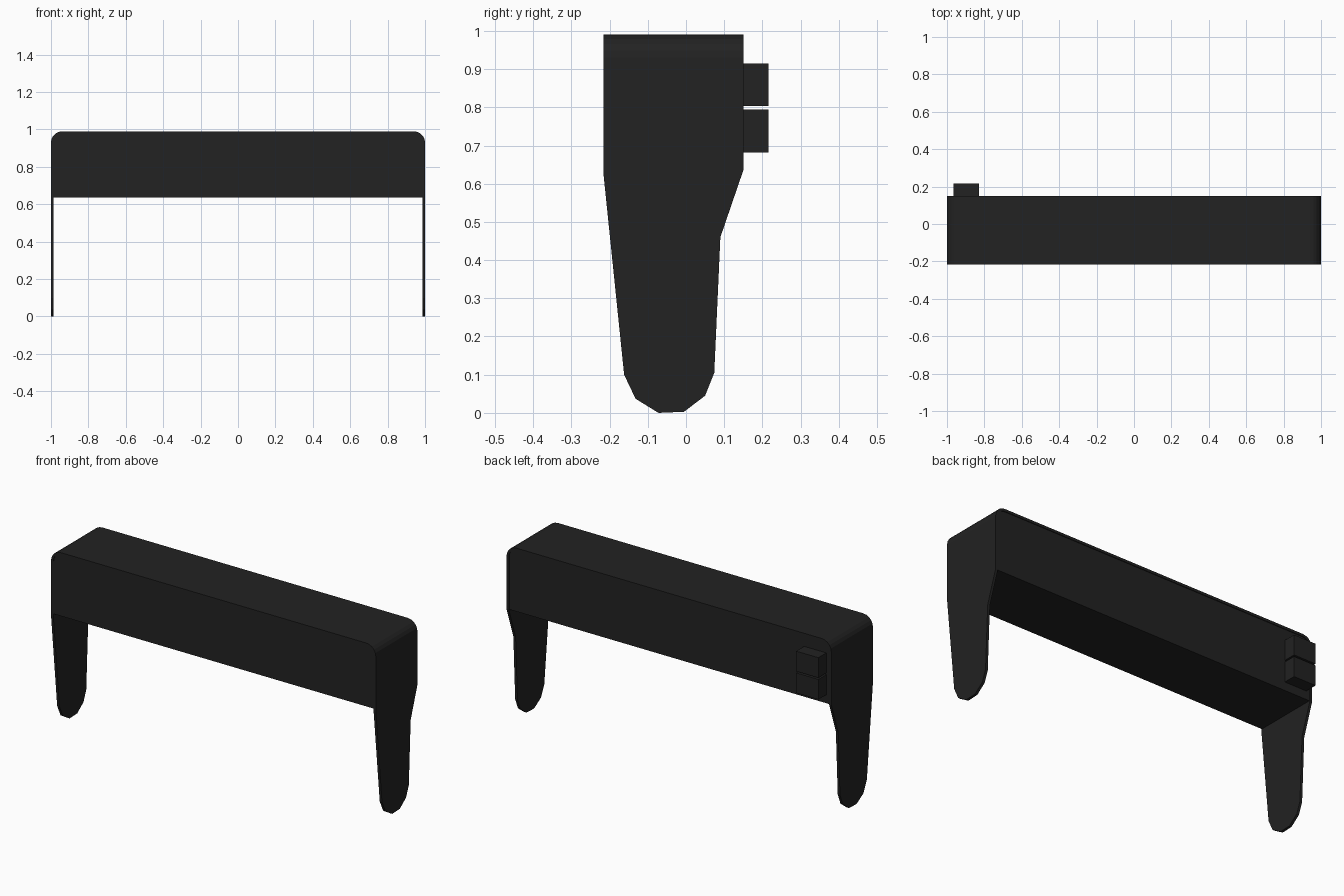
import bpy, bmesh, math
from mathutils import Vector

cube = bpy.data.objects.get("Cube")
if cube:
    bpy.data.objects.remove(cube, do_unlink=True)

black = bpy.data.materials.new("charcoal_black")
black.use_nodes = True
colour = (0.016, 0.016, 0.016, 1)
black.diffuse_color = colour
black.node_tree.nodes["Principled BSDF"].inputs["Base Color"].default_value = colour

TOP, BASE, FRONT, BACK = 0.99, 0.635, -0.216, 0.15
THICK, RADIUS = 0.014, 0.06


def prism(name, points, offset):
    """Extrude a closed 3D outline along an offset."""
    bm = bmesh.new()
    face = bm.faces.new([bm.verts.new(p) for p in points])
    new = bmesh.ops.extrude_face_region(bm, geom=[face])["geom"]
    bmesh.ops.translate(bm, vec=Vector(offset),
                        verts=[v for v in new if isinstance(v, bmesh.types.BMVert)])
    bmesh.ops.recalc_face_normals(bm, faces=bm.faces)
    mesh = bpy.data.meshes.new(name)
    bm.to_mesh(mesh)
    bm.free()
    mesh.materials.append(black)
    obj = bpy.data.objects.new(name, mesh)
    bpy.context.collection.objects.link(obj)
    return obj


def arch(inset, bottom, steps=5):
    """Upside-down U outline in x, z with rounded top corners."""
    r = RADIUS - inset
    right = [(1 - inset, bottom)]
    for i in range(steps + 1):
        a = math.pi / 2 * i / steps
        right.append((1 - RADIUS + r * math.cos(a), TOP - RADIUS + r * math.sin(a)))
    return right + [(-x, z) for x, z in reversed(right)]


# Bent strap: one sheet over the top and down both legs
sheet = arch(0, -0.1) + arch(THICK, -0.1)[::-1]
strap = prism("bent_strap_with_legs", [(x, -0.4, z) for x, z in sheet], (0, 0.8, 0))

# Tapered leg outline trims the strap
leg = [(FRONT, 1.1), (FRONT, 0.625), (-0.162, 0.1), (-0.132, 0.037), (-0.072, 0),
       (-0.005, 0.003), (0.05, 0.045), (0.074, 0.105), (0.09, 0.46),
       (BACK, BASE), (BACK, 1.1)]
trim = prism("leg_trim", [(-1.2, y, z) for y, z in leg], (2.4, 0, 0))
trim.hide_render = True
cut = strap.modifiers.new("trim", "BOOLEAN")
cut.operation, cut.solver, cut.object = "INTERSECT", "EXACT", trim
bpy.context.view_layer.update()
trimmed = bpy.data.meshes.new_from_object(
    strap.evaluated_get(bpy.context.evaluated_depsgraph_get()))
strap.modifiers.clear()
strap.data = trimmed
bpy.data.objects.remove(trim, do_unlink=True)

# Solid body, slightly recessed inside the strap
LIP = 0.004
prism("body", [(x, FRONT + LIP, z) for x, z in arch(THICK, BASE)],
      (0, BACK - FRONT - 2 * LIP, 0))

# Two small blocks on the back
for name, z0, z1 in (("upper_block", 0.803, 0.915), ("lower_block", 0.682, 0.794)):
    y = BACK - LIP
    prism(name, [(-0.966, y, z0), (-0.83, y, z0), (-0.83, y, z1), (-0.966, y, z1)],
          (0, 0.216 - y, 0))
